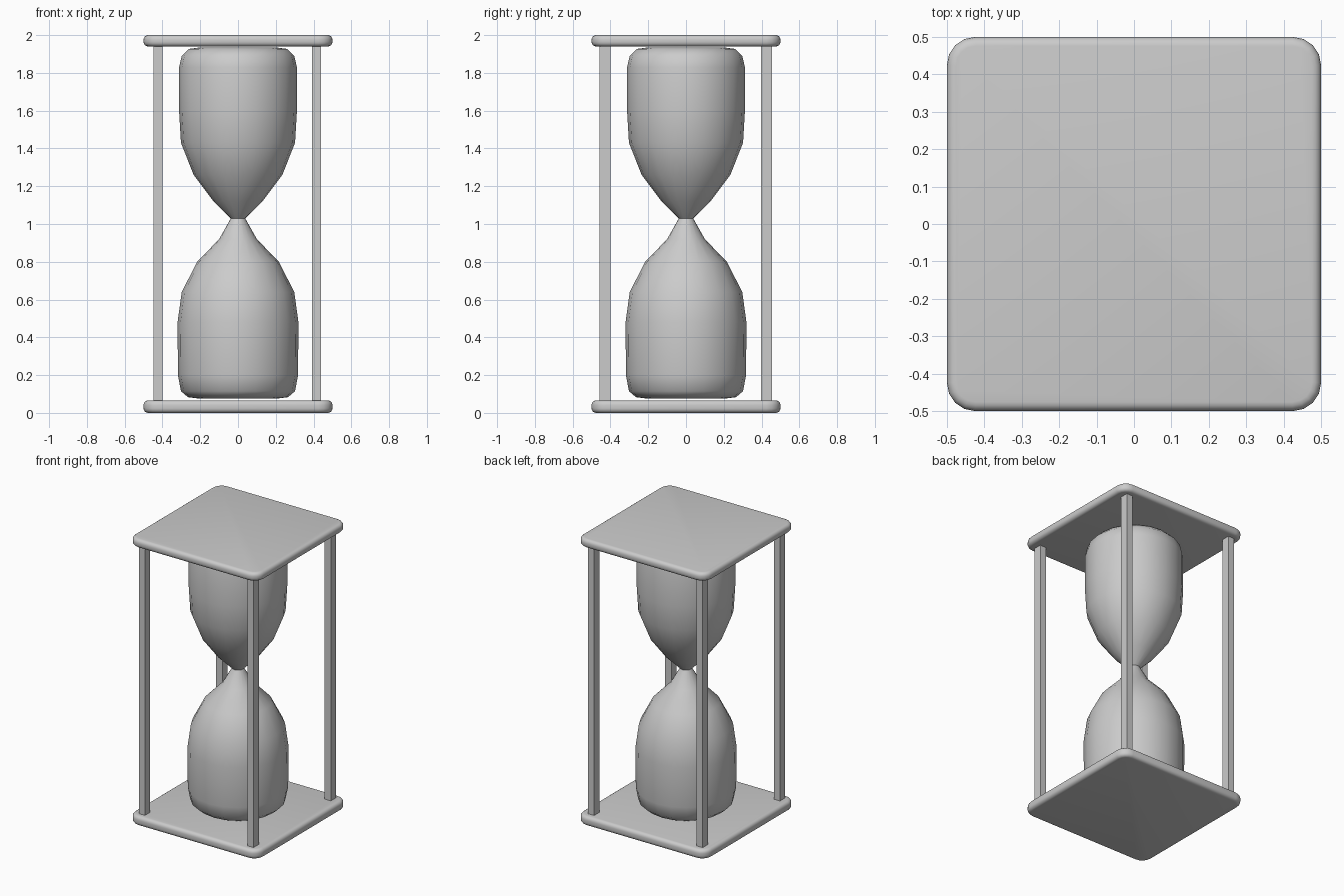
import bpy, bmesh, math

if "Cube" in bpy.data.objects:
    bpy.data.objects.remove(bpy.data.objects["Cube"])


def finish(bm, name, smooth_angle=None):
    bmesh.ops.recalc_face_normals(bm, faces=bm.faces)
    mesh = bpy.data.meshes.new(name)
    bm.to_mesh(mesh)
    bm.free()
    ob = bpy.data.objects.new(name, mesh)
    bpy.context.collection.objects.link(ob)
    if smooth_angle:
        bpy.ops.object.select_all(action='DESELECT')
        ob.select_set(True)
        bpy.context.view_layer.objects.active = ob
        bpy.ops.object.shade_smooth_by_angle(angle=math.radians(smooth_angle))
    return ob


def box(size, centre):
    bm = bmesh.new()
    bmesh.ops.create_cube(bm, size=1)
    bmesh.ops.scale(bm, vec=size, verts=bm.verts)
    bmesh.ops.translate(bm, vec=centre, verts=bm.verts)
    return bm


# Square end plates: rounded corners in plan, then softened rims
def plate(name, z0, z1):
    bm = box((1, 1, z1 - z0), (0, 0, (z0 + z1) / 2))
    corners = [e for e in bm.edges
               if abs(e.verts[0].co.z - e.verts[1].co.z) > 0.01]
    bmesh.ops.bevel(bm, geom=corners, offset=0.075, segments=4,
                    profile=0.5, affect='EDGES')
    rims = [e for e in bm.edges
            if abs(e.verts[0].co.z - e.verts[1].co.z) < 0.001]
    bmesh.ops.bevel(bm, geom=rims, offset=0.024, segments=4,
                    profile=0.5, affect='EDGES')
    return finish(bm, name, 40)


plate("bottom_plate", 0.0, 0.066)
plate("top_plate", 1.94, 2.0)

# Four square posts
for side, x in (("left", -0.423), ("right", 0.416)):
    for end, y in (("front", -0.428), ("back", 0.425)):
        finish(box((0.048, 0.058, 1.93), (x, y, 1.0)), f"{end}_{side}_post")

# Glass: one lathed profile (radius, height) with a narrow neck
PROFILE = [(0.0, 0.075), (0.2, 0.075), (0.265, 0.083), (0.302, 0.115),
           (0.318, 0.2), (0.32, 0.48), (0.298, 0.64), (0.216, 0.80),
           (0.1, 0.92), (0.038, 1.03), (0.13, 1.12), (0.235, 1.26),
           (0.302, 1.43), (0.312, 1.6), (0.312, 1.83), (0.298, 1.89),
           (0.26, 1.927), (0.2, 1.935), (0.0, 1.935)]
SIDES = 20
bm = bmesh.new()
verts = [bm.verts.new((r, 0, z)) for r, z in PROFILE]
edges = [bm.edges.new(pair) for pair in zip(verts, verts[1:])]
bmesh.ops.spin(bm, geom=verts + edges, cent=(0, 0, 0), axis=(0, 0, 1),
               angle=math.tau, steps=SIDES, use_merge=True)
bmesh.ops.remove_doubles(bm, verts=bm.verts, dist=0.0005)
finish(bm, "glass_bulbs", 60)
